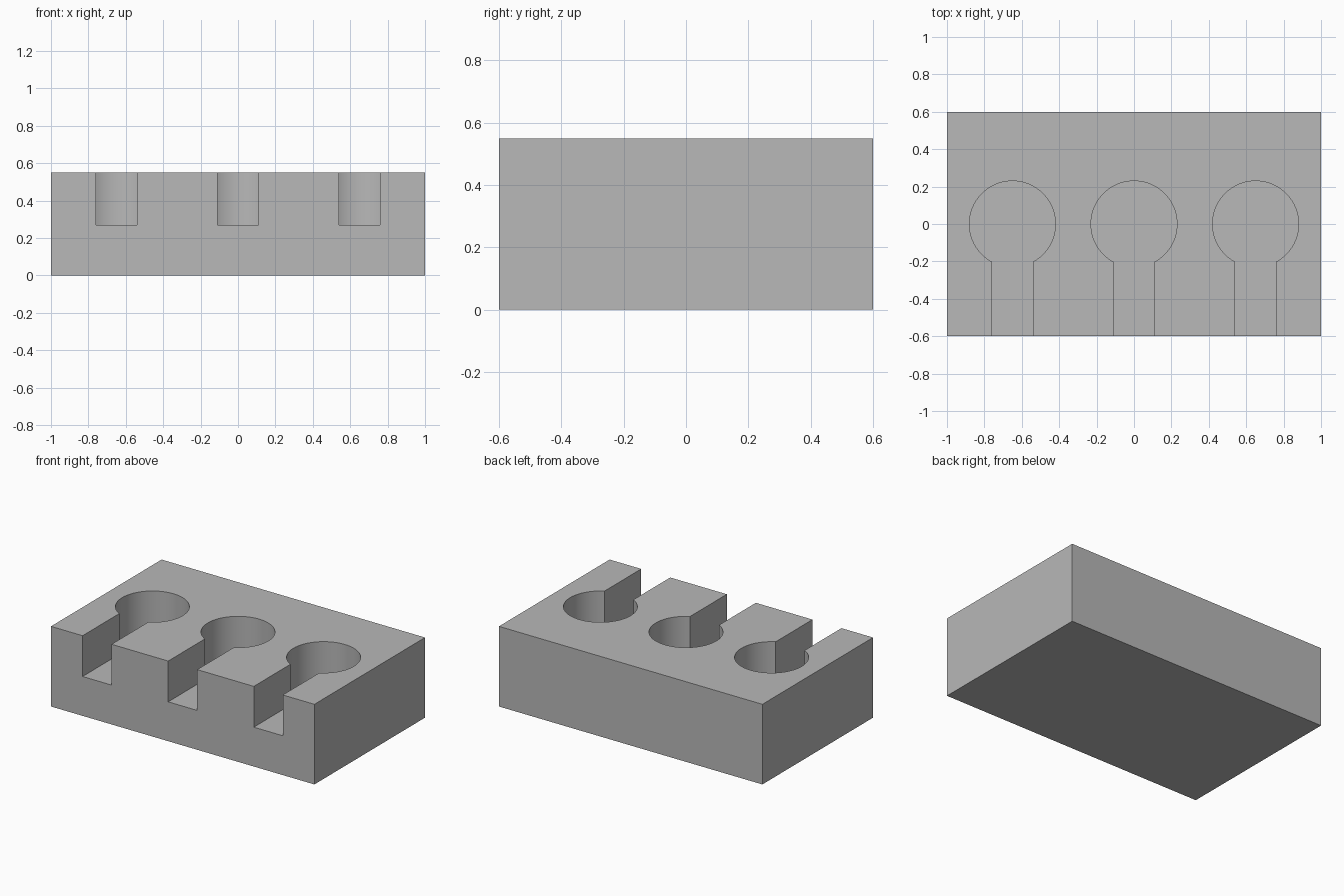
import bpy
import bmesh
from math import asin, cos, sin, pi, radians

cube = bpy.data.objects.get("Cube")
if cube:
    bpy.data.objects.remove(cube, do_unlink=True)

WIDTH, DEPTH, HEIGHT = 2.0, 1.2, 0.55
FLOOR = 0.27          # height of the pocket floors
RADIUS, SLOT = 0.23, 0.11
SPACING = 0.65
SEGMENTS = 64

grey = bpy.data.materials.new("Plain grey")
grey.use_nodes = True
colour = (0.48, 0.48, 0.48, 1)
grey.diffuse_color = colour
grey.node_tree.nodes["Principled BSDF"].inputs["Base Color"].default_value = colour


def prism(name, outline, bottom, top):
    """Extrude a closed xy outline between two heights."""
    bm = bmesh.new()
    face = bm.faces.new([bm.verts.new((x, y, bottom)) for x, y in outline])
    new = bmesh.ops.extrude_face_region(bm, geom=[face])["geom"]
    verts = [v for v in new if isinstance(v, bmesh.types.BMVert)]
    bmesh.ops.translate(bm, verts=verts, vec=(0, 0, top - bottom))
    bmesh.ops.recalc_face_normals(bm, faces=bm.faces)
    mesh = bpy.data.meshes.new(name)
    bm.to_mesh(mesh)
    bm.free()
    mesh.materials.append(grey)
    obj = bpy.data.objects.new(name, mesh)
    bpy.context.collection.objects.link(obj)
    return obj


def keyhole(cx):
    """Round pocket joined to a straight slot that runs out of the front."""
    half = asin(SLOT / RADIUS)
    start, sweep = -pi / 2 + half, 2 * (pi - half)
    arc = [(cx + RADIUS * cos(start + sweep * i / SEGMENTS),
            RADIUS * sin(start + sweep * i / SEGMENTS)) for i in range(SEGMENTS + 1)]
    return arc + [(cx - SLOT, -DEPTH), (cx + SLOT, -DEPTH)]


# Solid block
w, d = WIDTH / 2, DEPTH / 2
block = prism("holder_block", [(-w, -d), (w, -d), (w, d), (-w, d)], 0, HEIGHT)
bpy.context.view_layer.objects.active = block

# Three keyhole pockets cut from the top
for i in (-1, 0, 1):
    cutter = prism("pocket_cutter", keyhole(i * SPACING), FLOOR, HEIGHT + 0.2)
    cutter.hide_render = True
    cut = block.modifiers.new("Pocket", 'BOOLEAN')
    cut.operation, cut.solver, cut.object = 'DIFFERENCE', 'EXACT', cutter
    bpy.ops.object.modifier_apply(modifier=cut.name)
    bpy.data.objects.remove(cutter, do_unlink=True)

# Smooth pocket walls, sharp corners
bpy.ops.object.select_all(action='DESELECT')
block.select_set(True)
bpy.ops.object.shade_smooth_by_angle(angle=radians(30))
